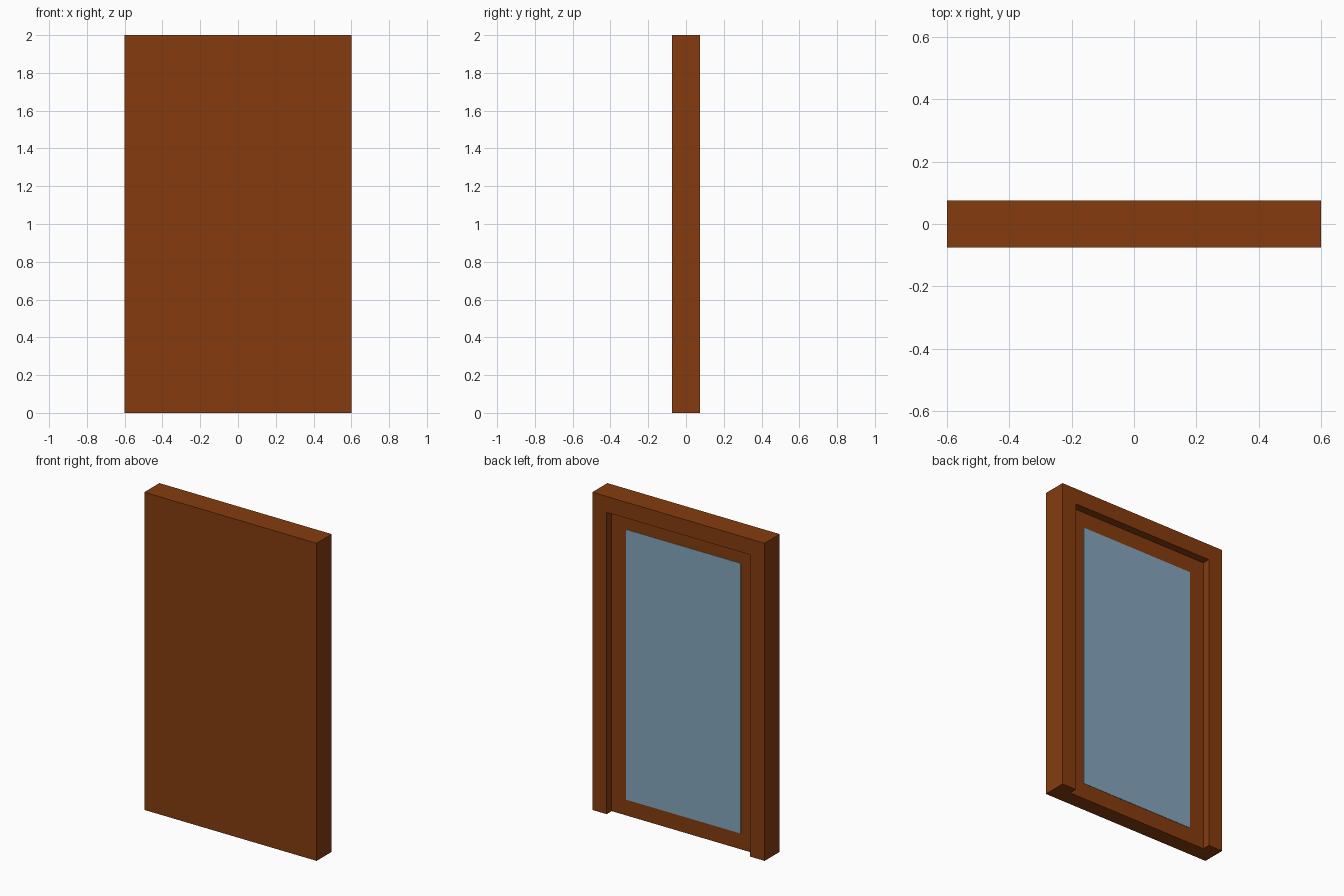
import bpy

default = bpy.data.objects.get("Cube")
if default:
    bpy.data.objects.remove(default, do_unlink=True)

W, D, H = 1.2, 0.15, 2.0      # overall width, depth, height
BORDER, RECESS = 0.1, 0.05    # width of the raised surround, depth of the recess


def make_material(name, rgb):
    mat = bpy.data.materials.new(name)
    mat.use_nodes = True
    color = (*rgb, 1.0)
    mat.diffuse_color = color
    mat.node_tree.nodes["Principled BSDF"].inputs["Base Color"].default_value = color
    return mat


def make_box(name, low, high, mat=None):
    centre = [(a + b) / 2 for a, b in zip(low, high)]
    bpy.ops.mesh.primitive_cube_add(size=1, location=centre)
    obj = bpy.context.object
    obj.name = name
    obj.scale = [b - a for a, b in zip(low, high)]
    bpy.ops.object.transform_apply(location=True, rotation=False, scale=True)
    if mat:
        obj.data.materials.append(mat)
    return obj


wood = make_material("brown wood", (0.235, 0.046, 0.0047))
glass = make_material("blue grey glass", (0.235, 0.385, 0.52))

# Door slab with its raised surround
door = make_box("door_frame", (-W / 2, -D / 2, 0), (W / 2, D / 2, H), wood)

# Recess in the back, open at the bottom
inner = W / 2 - BORDER
panel_y = D / 2 - RECESS
cutter = make_box("recess_cutter", (-inner, panel_y, -0.1), (inner, D, H - BORDER))
cutter.hide_render = True

bpy.context.view_layer.objects.active = door
cut = door.modifiers.new("Recess", 'BOOLEAN')
cut.operation = 'DIFFERENCE'
cut.solver = 'EXACT'
cut.object = cutter
bpy.ops.object.modifier_apply(modifier=cut.name)
bpy.data.objects.remove(cutter, do_unlink=True)

# Glass pane set almost flush in the recessed panel
make_box("glass_pane", (-0.4, panel_y - 0.002, 0.1), (0.4, panel_y + 0.002, 1.8), glass)
